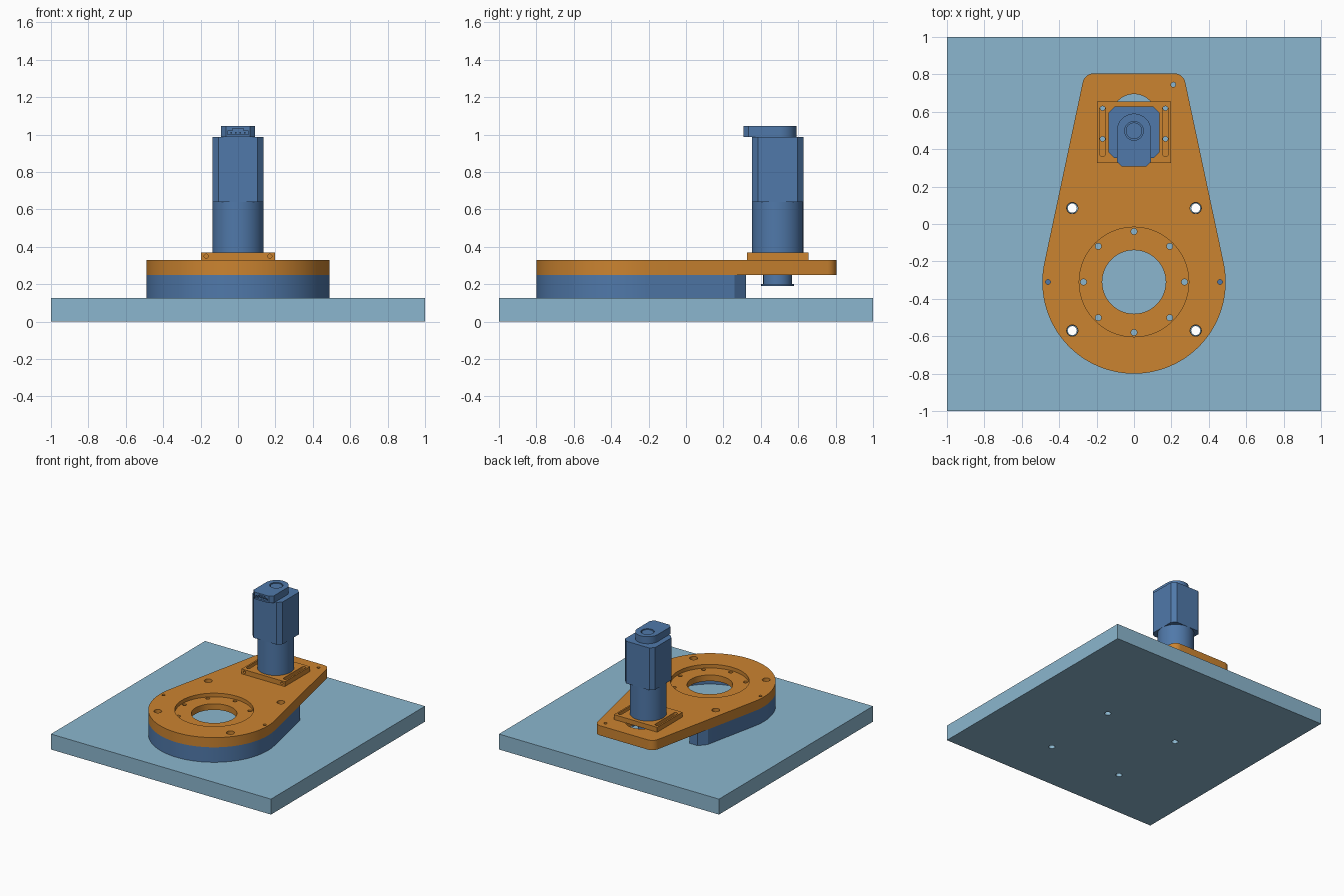
import bpy, bmesh
from math import sin, cos, pi, radians
from mathutils import Matrix

if "Cube" in bpy.data.objects:
    bpy.data.objects.remove(bpy.data.objects["Cube"])


def material(name, rgb):
    m = bpy.data.materials.new(name)
    m.diffuse_color = (*rgb, 1)
    m.use_nodes = True
    m.node_tree.nodes["Principled BSDF"].inputs["Base Color"].default_value = m.diffuse_color
    return m


PALE = material("pale_blue", (0.26, 0.47, 0.62))
BLUE = material("mid_blue", (0.08, 0.19, 0.40))
ORANGE = material("orange", (0.60, 0.23, 0.03))


def arc(cx, cy, r, a0, a1, n):
    """Points on an arc, angles in degrees."""
    return [(cx + r * cos(radians(a0 + (a1 - a0) * i / n)),
             cy + r * sin(radians(a0 + (a1 - a0) * i / n))) for i in range(n + 1)]


def circle(cx, cy, r, n=32):
    return arc(cx, cy, r, 0, 360, n)[:-1]


def rect(x0, x1, y0, y1):
    return [(x0, y0), (x1, y0), (x1, y1), (x0, y1)]


def slot(cx, y0, y1, r):
    return arc(cx, y1 - r, r, 0, 180, 16) + arc(cx, y0 + r, r, 180, 360, 16)


def prism(name, pts, z0, z1, mat=None):
    bm = bmesh.new()
    f = bm.faces.new([bm.verts.new((x, y, z0)) for x, y in pts])
    new = bmesh.ops.extrude_face_region(bm, geom=[f])["geom"]
    bmesh.ops.translate(bm, vec=(0, 0, z1 - z0),
                        verts=[v for v in new if isinstance(v, bmesh.types.BMVert)])
    bmesh.ops.recalc_face_normals(bm, faces=bm.faces)
    me = bpy.data.meshes.new(name)
    bm.to_mesh(me)
    bm.free()
    ob = bpy.data.objects.new(name, me)
    bpy.context.collection.objects.link(ob)
    if mat:
        me.materials.append(mat)
    return ob


def activate(ob):
    bpy.ops.object.select_all(action='DESELECT')
    ob.select_set(True)
    bpy.context.view_layer.objects.active = ob


def cut_with(ob, cutter):
    mod = ob.modifiers.new("cut", 'BOOLEAN')
    mod.operation, mod.solver, mod.object = 'DIFFERENCE', 'EXACT', cutter
    activate(ob)
    bpy.ops.object.modifier_apply(modifier=mod.name)
    bpy.data.objects.remove(cutter)


def cut(ob, pts, z0=-0.1, z1=1.5):
    cut_with(ob, prism("cutter", pts, z0, z1))


# shared layout: round end, tapered flanks
CY, R, A = -0.31, 0.49, 12
BOLTS = [(sx * 0.33, y) for sx in (-1, 1) for y in (0.085, -0.57)]
DOWELS = [(-0.46, CY), (0.46, CY)]
MY = 0.49  # motor axis


def flank(y, r=R):
    """Half width of the taper at y, for an outline of radius r."""
    a = radians(A)
    return (r - (y - CY) * sin(a)) / cos(a)


# base plate
base = prism("base_plate", rect(-1, 1, -1, 1), 0, 0.127, PALE)
for x, y in BOLTS:
    cut(base, circle(x, y, 0.024))

# U-shaped spacer wall, open towards the motor
RI = 0.38
outer = ([(-0.33, 0.32), (-flank(0.26), 0.26)]
         + arc(0, CY, R, 180 - A, 360 + A, 80) + [(flank(0.26), 0.26), (0.33, 0.32)])
inner = ([(flank(0.32, RI), 0.32)] + arc(0, CY, RI, A, -180 - A, 80)
         + [(-flank(0.32, RI), 0.32)])
spacer = prism("spacer_wall", outer + inner, 0.127, 0.25, BLUE)
for x, y in BOLTS:
    cut(spacer, circle(x, y, 0.028))
for x, y in DOWELS:
    cut(spacer, circle(x, y, 0.013, 20), 0.18)

# top plate with rounded motor end
TOP, F = 0.805, 0.06
fy = TOP - F
fx = flank(fy, R - F)
plate = prism("top_plate", arc(0, CY, R, 180 - A, 360 + A, 80)
              + arc(fx, fy, F, A, 90, 10) + arc(-fx, fy, F, 90, 180 - A, 10),
              0.25, 0.33, ORANGE)
cut(plate, circle(0, CY, 0.293, 80), 0.30)
cut(plate, circle(0, CY, 0.17, 64))
cut(plate, slot(0, 0.35, 0.695, 0.12))
for x, y in BOLTS:
    cut(plate, circle(x, y, 0.03))
small = [(0.27 * cos(i * pi / 4), CY + 0.27 * sin(i * pi / 4)) for i in range(8)]
for x, y in small:
    cut(plate, circle(x, y, 0.016, 24))
for x, y in DOWELS + [(0.21, 0.745)] + [(s * 0.168, y) for s in (-1, 1) for y in (0.62, 0.455)]:
    cut(plate, circle(x, y, 0.013, 20))

# sliding motor mount with slots and tension screw holes
mount = prism("motor_mount", rect(-0.197, 0.197, 0.327, 0.655), 0.33, 0.37, ORANGE)
for s in (-1, 1):
    cut(mount, slot(s * 0.168, 0.36, 0.63, 0.016))
    hole = prism("cutter", circle(0, 0, 0.011, 20), -0.025, 0.025)
    hole.matrix_world = Matrix.Translation((s * 0.17, 0.335, 0.35)) @ Matrix.Rotation(pi / 2, 4, 'X')
    bpy.context.view_layer.update()
    cut_with(mount, hole)

# gearbox, motor body
gear = prism("gearbox", circle(0, MY, 0.137, 64), 0.37, 0.64, BLUE)
w, c = 0.137, 0.032
octagon = [(-w + c, -w), (w - c, -w), (w, -w + c), (w, w - c),
           (w - c, w), (-w + c, w), (-w, w - c), (-w, -w + c)]
body = prism("motor_body", [(x, y + MY) for x, y in octagon], 0.64, 0.987, BLUE)

# rear cap with recessed ring and connector socket
cap = prism("motor_cap", [(-0.065, 0.307), (0.065, 0.307), (0.092, 0.335)]
            + arc(0, MY + 0.008, 0.092, 0, 180, 32) + [(-0.092, 0.335)], 0.987, 1.045, BLUE)
cut(cap, circle(0, 0.498, 0.05, 40), 1.03)
cut(cap, rect(-0.055, 0.055, 0.29, 0.33), 1.0, 1.02)
cut(cap, rect(-0.03, 0.03, 0.29, 0.33), 1.018, 1.032)
button = prism("cap_disc", circle(0, 0.498, 0.044, 40), 1.03, 1.04, BLUE)
for i in range(4):
    x = -0.036 + 0.024 * i
    prism("connector_pin", rect(x - 0.004, x + 0.004, 0.312, 0.33), 1.006, 1.014, BLUE)

# drive pulley under the plate
pulley = prism("pulley_hub", circle(0, MY, 0.077, 48), 0.2, 0.37, BLUE)
flange = prism("pulley_flange", circle(0, MY, 0.088, 48), 0.19, 0.2, BLUE)

for ob in (base, spacer, plate, mount, gear, cap, button, pulley, flange):
    activate(ob)
    bpy.ops.object.shade_smooth_by_angle(angle=radians(25))
